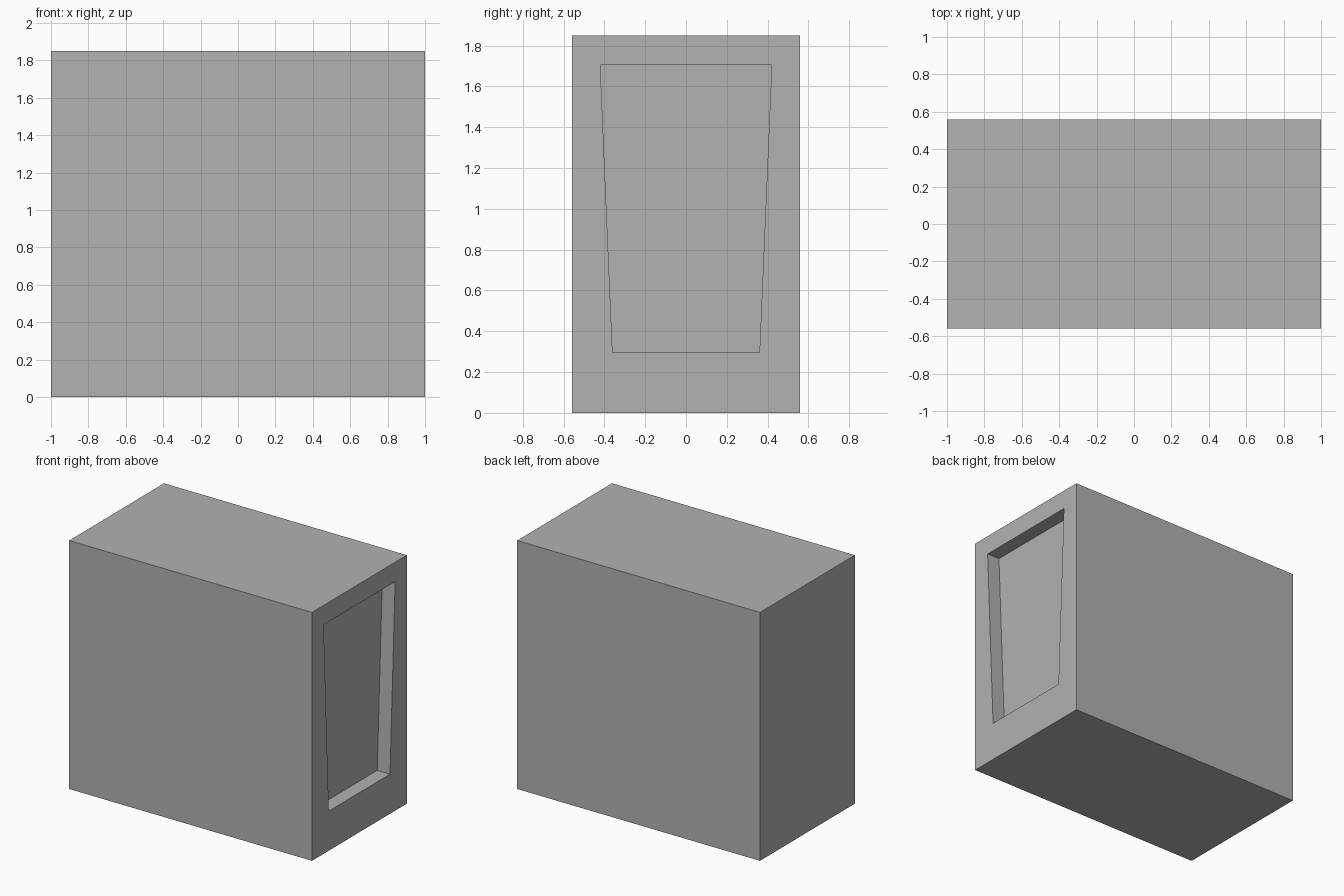
import bpy
import bmesh

default_cube = bpy.data.objects.get("Cube")
if default_cube:
    bpy.data.objects.remove(default_cube, do_unlink=True)

WIDTH, DEPTH, HEIGHT = 2.0, 1.115, 1.85
RECESS_DEPTH = 0.105
RECESS_BOTTOM, RECESS_TOP = 0.295, 1.705
HALF_BOTTOM, HALF_TOP = 0.36, 0.42

# Plain grey material
grey = bpy.data.materials.new("plain_grey")
grey.use_nodes = True
colour = (0.445, 0.445, 0.445, 1.0)
grey.diffuse_color = colour
grey.node_tree.nodes["Principled BSDF"].inputs["Base Color"].default_value = colour

# Solid block standing on the ground
bm = bmesh.new()
bmesh.ops.create_cube(bm, size=1.0)
bmesh.ops.scale(bm, vec=(WIDTH, DEPTH, HEIGHT), verts=bm.verts)
bmesh.ops.translate(bm, vec=(0, 0, HEIGHT / 2), verts=bm.verts)
bm.normal_update()

# Tapered panel outline on the +x end
panel = max(bm.faces, key=lambda f: f.normal.x)
bmesh.ops.inset_region(bm, faces=[panel], thickness=0.15)
for v in panel.verts:
    upper = v.co.z > HEIGHT / 2
    half = HALF_TOP if upper else HALF_BOTTOM
    v.co.y = half if v.co.y > 0 else -half
    v.co.z = RECESS_TOP if upper else RECESS_BOTTOM

# Sink the panel straight into the block
floor = bmesh.ops.extrude_discrete_faces(bm, faces=[panel])["faces"][0]
bmesh.ops.translate(bm, vec=(-RECESS_DEPTH, 0, 0), verts=floor.verts)
bmesh.ops.recalc_face_normals(bm, faces=bm.faces)

mesh = bpy.data.meshes.new("recessed_block")
bm.to_mesh(mesh)
bm.free()
mesh.materials.append(grey)
block = bpy.data.objects.new("recessed_block", mesh)
bpy.context.collection.objects.link(block)
